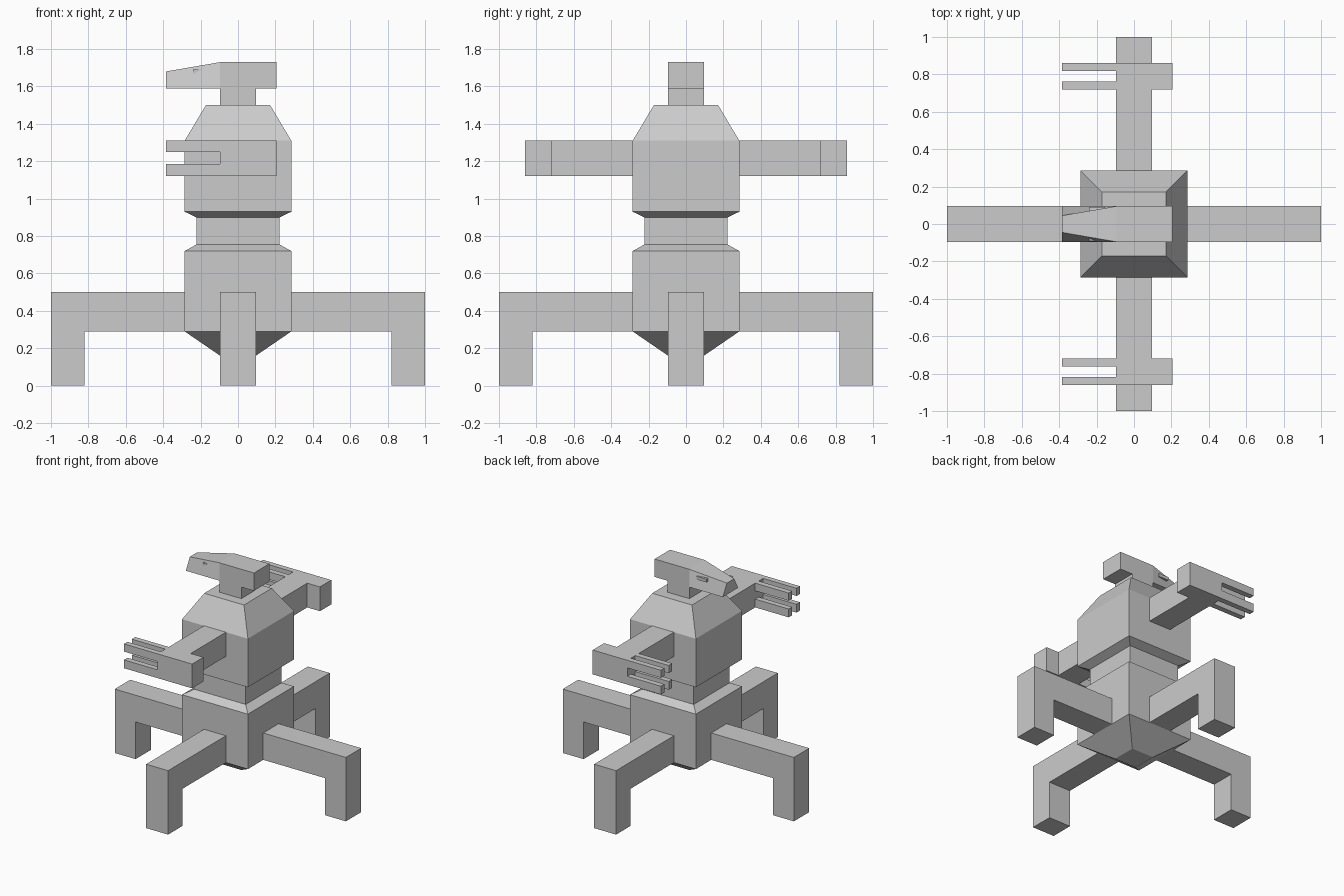
import bpy

if "Cube" in bpy.data.objects:
    bpy.data.objects.remove(bpy.data.objects["Cube"])

grey = bpy.data.materials.new("plain grey")
grey.diffuse_color = (0.6, 0.6, 0.6, 1)
grey.use_nodes = True
grey.node_tree.nodes["Principled BSDF"].inputs["Base Color"].default_value = grey.diffuse_color


def make(name, verts, faces):
    me = bpy.data.meshes.new(name)
    me.from_pydata(verts, [], faces)
    me.materials.append(grey)
    ob = bpy.data.objects.new(name, me)
    bpy.context.collection.objects.link(ob)
    return ob


def loft(name, rings):
    """Stack of four-point rings, capped at both ends."""
    n = len(rings)
    faces = [(3, 2, 1, 0), tuple(range(4 * n - 4, 4 * n))]
    for r in range(n - 1):
        for i in range(4):
            a, b = 4 * r + i, 4 * r + (i + 1) % 4
            faces.append((a, b, b + 4, a + 4))
    return make(name, [v for ring in rings for v in ring], faces)


def rect(x0, x1, y0, y1, z):
    return [(x0, y0, z), (x1, y0, z), (x1, y1, z), (x0, y1, z)]


def box(name, x, y, z):
    y = sorted(y)
    return loft(name, [rect(*x, *y, h) for h in z])


# Square body with tapered base, waist, chest and shoulders
profile = [(0.095, 0.16), (0.285, 0.29), (0.285, 0.72), (0.222, 0.755),
           (0.222, 0.9), (0.285, 0.93), (0.285, 1.31), (0.172, 1.5)]
loft("body", [rect(-h, h, -h, h, z) for h, z in profile])

# Four bent legs, one L profile turned around the body
W = 0.095
ell = [(0.285, 0.29), (0.82, 0.29), (0.82, 0), (1, 0), (1, 0.5), (0.285, 0.5)]
n = len(ell)
leg_faces = [tuple(range(n)), tuple(range(2 * n - 1, n - 1, -1))]
leg_faces += [((i + 1) % n, i, i + n, (i + 1) % n + n) for i in range(n)]
for k, (c, s) in enumerate([(1, 0), (0, 1), (-1, 0), (0, -1)]):
    verts = [(x * c - y * s, x * s + y * c, z) for y in (-W, W) for x, z in ell]
    make(f"leg_{k + 1}", verts, leg_faces)

# Arms, hands, and four fingers on each hand
for side, s in (("right", -1), ("left", 1)):
    box(f"{side}_arm", (-W, W), (s * 0.285, s * 0.72), (1.12, 1.31))
    box(f"{side}_hand", (-W, 0.205), (s * 0.72, s * 0.86), (1.12, 1.31))
    for j, y in enumerate([(0.72, 0.763), (0.817, 0.86)]):
        for k, z in enumerate([(1.12, 1.185), (1.25, 1.31)]):
            box(f"{side}_finger_{2 * j + k + 1}", (-0.385, -W),
                (s * y[0], s * y[1]), z)

# Neck, head and tapering snout
box("neck", (-W, W), (-W, W), (1.5, 1.59))
box("head", (-W, 0.205), (-W, W), (1.59, 1.73))
snout = rect(-0.385, -W, -W, W, 1.59) + [
    (-0.385, -0.045, 1.68), (-W, -W, 1.73), (-W, W, 1.73), (-0.385, 0.045, 1.68)]
loft("snout", [snout[:4], snout[4:]])

# Narrow eyes on the snout sides
for side, s in (("right", -1), ("left", 1)):
    box(f"{side}_eye", (-0.24, -0.155), (s * 0.07, s * 0.092), (1.665, 1.69))
